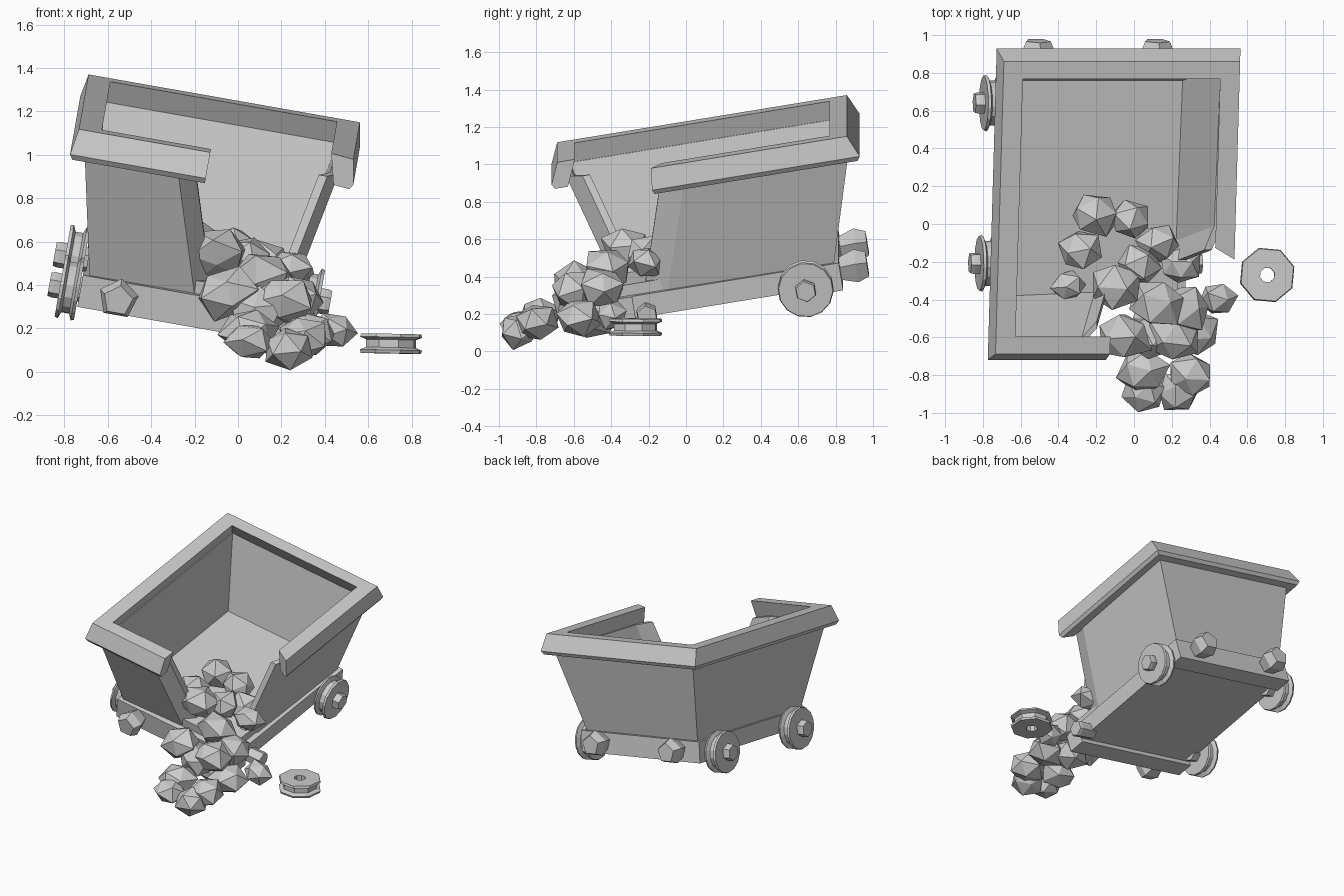
import bpy, bmesh, math, random
from mathutils import Matrix, Vector, Euler

if "Cube" in bpy.data.objects:
    bpy.data.objects.remove(bpy.data.objects["Cube"])

random.seed(4)
# Cart frame: origin at the centre of the rim top, tilted forward and to the right
CART = Matrix.Translation((-0.09, 0.09, 1.11)) @ Euler(
    (math.radians(9.4), math.radians(10), 0)).to_matrix().to_4x4()


def finish(name, bm, matrix):
    bmesh.ops.recalc_face_normals(bm, faces=bm.faces)
    me = bpy.data.meshes.new(name)
    bm.to_mesh(me)
    bm.free()
    ob = bpy.data.objects.new(name, me)
    bpy.context.collection.objects.link(ob)
    ob.matrix_world = matrix
    return ob


def box(name, centre, size, matrix=CART):
    bm = bmesh.new()
    bmesh.ops.create_cube(bm, size=1)
    bmesh.ops.scale(bm, vec=size, verts=bm.verts)
    bmesh.ops.translate(bm, vec=centre, verts=bm.verts)
    return finish(name, bm, matrix)


def skin(name, rings, matrix, closed=False):
    """Join equal rings of points; either cap the ends or close into a loop."""
    bm = bmesh.new()
    vs = [[bm.verts.new(p) for p in r] for r in rings]
    n = len(vs[0])
    count = len(vs) if closed else len(vs) - 1
    for i in range(count):
        a, b = vs[i], vs[(i + 1) % len(vs)]
        for j in range(n):
            k = (j + 1) % n
            bm.faces.new((a[j], a[k], b[k], b[j]))
    if not closed:
        bm.faces.new(vs[0])
        bm.faces.new(vs[-1])
    return finish(name, bm, matrix)


def lathe(name, profile, sides, matrix, closed=False):
    """Turn (radius, height) points about z."""
    rings = [[(r * math.cos(2 * math.pi * i / sides), r * math.sin(2 * math.pi * i / sides), h)
              for i in range(sides)] for r, h in profile]
    return skin(name, rings, matrix, closed)


# Tub walls: open at the front right corner, torn ends bent inward
def wall_path(hx, hy, depth):
    t = (depth - 0.1) / 0.57
    cx, cy = -0.07 + 0.17 * t, -0.25 - 0.18 * t
    pts = [(cx, -hy + 0.11), (cx - 0.08, -hy + 0.02), (-hx, -hy), (-hx, hy),
           (hx, hy), (hx - 0.01, cy + 0.13), (hx - 0.06, cy)]
    return [(x, y, -depth) for x, y in pts]


wall_profile = [(0.47, 0.60, 0.67), (0.59, 0.775, 0.08), (0.55, 0.735, 0.08), (0.43, 0.56, 0.67)]
skin("tub_walls", list(zip(*[wall_path(*p) for p in wall_profile])), CART)
box("tub_floor", (0, 0, -0.64), (0.90, 1.16, 0.06))


# Rim: overhanging band broken at the same corner
def rim_path(hx, hy, depth):
    cut = (0.655 - hx) * 0.6
    pts = [(-0.02, -hy), (-hx, -hy), (-hx, hy), (hx, hy), (hx, -0.29 + cut)]
    return [(x, y, -depth) for x, y in pts]


rim_profile = [(0.53, 0.69, -0.025), (0.635, 0.785, -0.025), (0.655, 0.835, 0.09),
               (0.64, 0.82, 0.115), (0.565, 0.75, 0.115)]
skin("rim", list(zip(*[rim_path(*p) for p in rim_profile])), CART)

# Chassis with a cross beam at each end
box("chassis", (0, 0, -0.73), (0.98, 1.16, 0.12))
for s, label in ((-1, "front"), (1, "back")):
    box(label + "_cross_beam", (0, s * 0.56, -0.745), (1.00, 0.13, 0.15))

# Bumpers: stubby five sided knobs
for sy in (-1, 1):
    for sx in (-1, 1):
        m = CART @ Matrix.Translation((sx * 0.32, sy * 0.61, -0.735)) @ Matrix.Rotation(
            -sy * math.pi / 2, 4, 'X') @ Matrix.Rotation(math.pi / 2 * -sy, 4, 'Z')
        lathe("bumper", [(0.06, 0), (0.095, 0.10), (0.07, 0.16)], 5, m)

# Wheels: flanged spools with a hole, plus axle hubs
wheel_profile = [(0.04, -0.045), (0.145, -0.045), (0.15, -0.03), (0.12, -0.018),
                 (0.12, 0.018), (0.15, 0.03), (0.145, 0.045), (0.04, 0.045)]


def wheel(name, matrix, sides):
    lathe(name, wheel_profile, sides, matrix, closed=True)


for sx in (-1, 1):
    for sy in (-1, 1):
        m = CART @ Matrix.Translation((sx * 0.55, sy * 0.43, -0.77)) @ Matrix.Rotation(
            sx * math.pi / 2, 4, 'Y')
        lost = (sx, sy) == (1, -1)
        if not lost:
            wheel("wheel", m, 14)
        end = 0.05 if lost else 0.095
        lathe("axle_hub", [(0.055, -0.10), (0.06, end - 0.02), (0.055, end)], 6, m)
wheel("loose_wheel", Matrix.Translation((0.705, -0.27, 0.13)) @ Euler(
    (0, 0.02, 0.3)).to_matrix().to_4x4(), 8)

# Ore lumps spilling from the tub: x, y, z, radius
lumps = [(-.21, .05, .60, .13), (-.02, .02, .57, .11), (-.28, -.14, .54, .11), (.12, -.10, .50, .12),
         (-.35, -.33, .49, .09), (-.10, -.33, .55, .13), (.03, -.22, .52, .12), (.24, -.22, .48, .11),
         (.44, -.40, .19, .10), (.12, -.42, .44, .14), (.27, -.45, .34, .13), (-.05, -.60, .36, .14),
         (.09, -.60, .28, .13), (.21, -.60, .33, .14), (.32, -.58, .18, .13), (.05, -.78, .19, .13),
         (.17, -.50, .18, .13), (.30, -.80, .16, .12), (.05, -.89, .14, .11), (.23, -.89, .11, .11)]
for x, y, z, r in lumps:
    bm = bmesh.new()
    bmesh.ops.create_icosphere(bm, subdivisions=1, radius=r)
    for v in bm.verts:
        v.co *= random.uniform(0.82, 1.1)
    rot = Euler([random.uniform(0, 6) for _ in range(3)]).to_matrix().to_4x4()
    squash = Matrix.Diagonal((1.1, 1.0, 0.9, 1))
    bmesh.ops.transform(bm, matrix=squash @ rot, verts=bm.verts)
    finish("ore_lump", bm, Matrix.Translation((x, y, z)))
